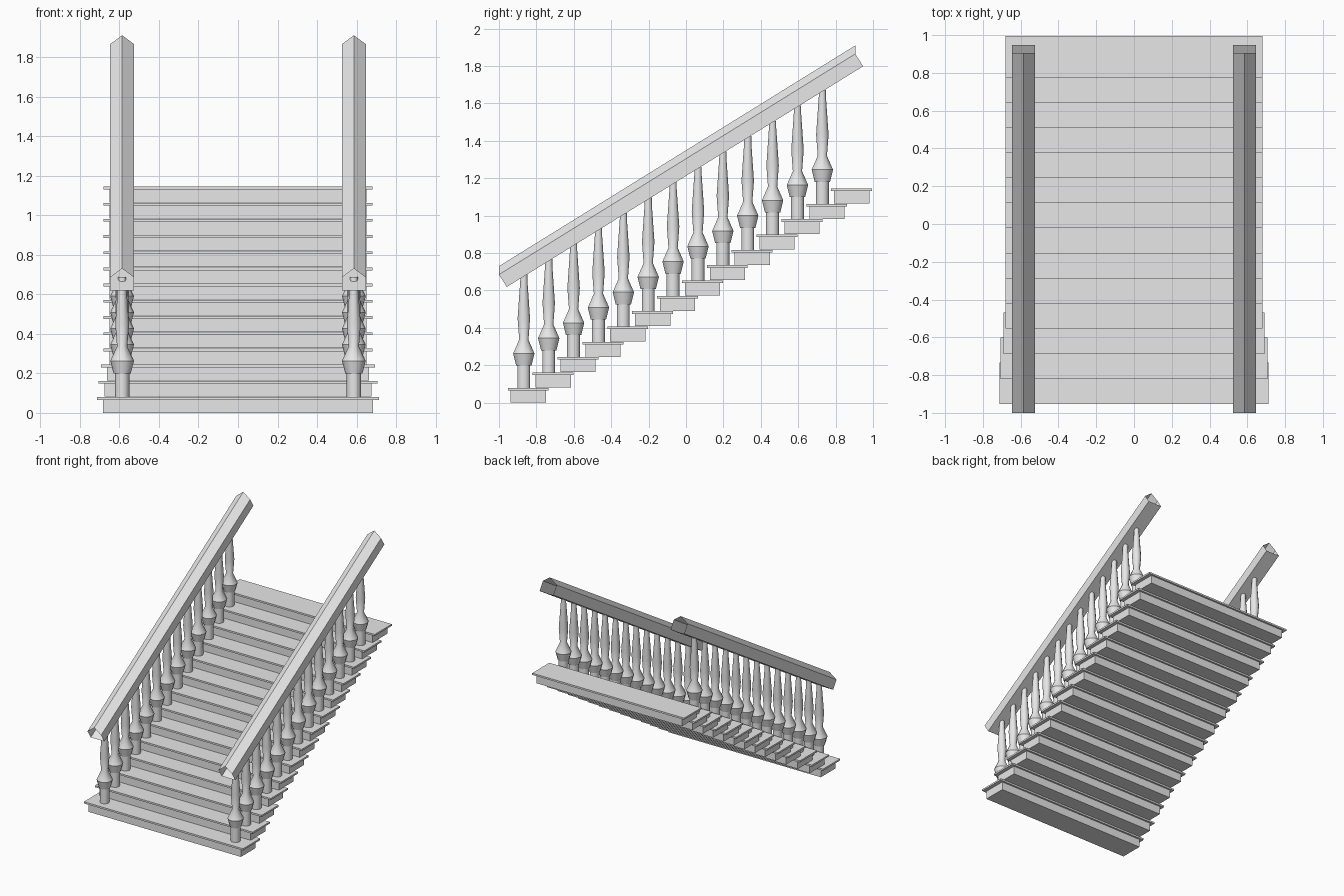
import bpy
import bmesh
import math
from mathutils import Vector

STEPS = 14
RUN, RISE = 0.133, 0.0819
RAIL_X = 0.586

if "Cube" in bpy.data.objects:
    bpy.data.objects.remove(bpy.data.objects["Cube"], do_unlink=True)

grey = bpy.data.materials.new("plain_grey")
grey.use_nodes = True
grey.diffuse_color = (0.8, 0.8, 0.8, 1)
grey.node_tree.nodes["Principled BSDF"].inputs["Base Color"].default_value = (0.8, 0.8, 0.8, 1)


def finish(name, bm):
    mesh = bpy.data.meshes.new(name)
    bmesh.ops.recalc_face_normals(bm, faces=bm.faces)
    bm.to_mesh(mesh)
    bm.free()
    mesh.materials.append(grey)
    obj = bpy.data.objects.new(name, mesh)
    bpy.context.collection.objects.link(obj)
    return obj


def box(name, half_x, y0, y1, z0, z1):
    bm = bmesh.new()
    bmesh.ops.create_cube(bm, size=1)
    for v in bm.verts:
        v.co = Vector((v.co.x * 2 * half_x,
                       y1 if v.co.y > 0 else y0,
                       z1 if v.co.z > 0 else z0))
    return finish(name, bm)


def baluster_mesh(sides=10):
    # Turned profile as (radius, height) pairs
    profile = [(0.036, 0), (0.036, 0.118), (0.043, 0.118), (0.06, 0.183),
               (0.026, 0.257), (0.035, 0.37), (0.02, 0.575), (0.02, 0.608)]
    bm = bmesh.new()
    rings = []
    for r, z in profile:
        rings.append([bm.verts.new((r * math.cos(a), r * math.sin(a), z))
                      for a in (math.tau * k / sides for k in range(sides))])
    for low, high in zip(rings, rings[1:]):
        for k in range(sides):
            n = (k + 1) % sides
            bm.faces.new((low[k], low[n], high[n], high[k]))
    bm.faces.new(rings[0])
    bm.faces.new(rings[-1])
    obj = finish("baluster", bm)
    bpy.ops.object.select_all(action='DESELECT')
    obj.select_set(True)
    bpy.context.view_layer.objects.active = obj
    bpy.ops.object.shade_smooth_by_angle(angle=math.radians(37))
    return obj


def handrail(name, x):
    # Peaked section swept up the slope, open at both ends
    half = 0.061
    section = [(-half, 0.042, -0.066), (half, 0.042, -0.066), (half, 0, 0),
               (0, 0, 0.045), (-half, 0, 0)]
    bm = bmesh.new()
    ends = [[bm.verts.new((x + dx, y + dy, z + dz)) for dx, dy, dz in section]
            for y, z in ((-1.0, 0.685), (0.905, 1.865))]
    for k in range(5):
        n = (k + 1) % 5
        bm.faces.new((ends[0][k], ends[0][n], ends[1][n], ends[1][k]))
    return finish(name, bm)


# Steps: a solid block under a thin overhanging tread, flared at the foot
flare = [0.712, 0.706, 0.692]
for i in range(STEPS):
    half = flare[i] if i < len(flare) else 0.68
    y, z = -0.953 + i * RUN, i * RISE
    box(f"step_block_{i + 1}", half - 0.03, y + 0.016, y + 0.204, z, z + 0.066)
    box(f"step_tread_{i + 1}", half, y, y + 0.219, z + 0.066, z + 0.08)

# Balusters and handrails on both sides
first = baluster_mesh()
for side, x in (("left", RAIL_X), ("right", -RAIL_X)):
    for i in range(STEPS - 1):
        post = first.copy()
        post.name = f"{side}_baluster_{i + 1}"
        post.location = (x, -0.867 + i * RUN, 0.08 + i * RISE)
        bpy.context.collection.objects.link(post)
    handrail(f"{side}_handrail", x)
bpy.data.objects.remove(first, do_unlink=True)
